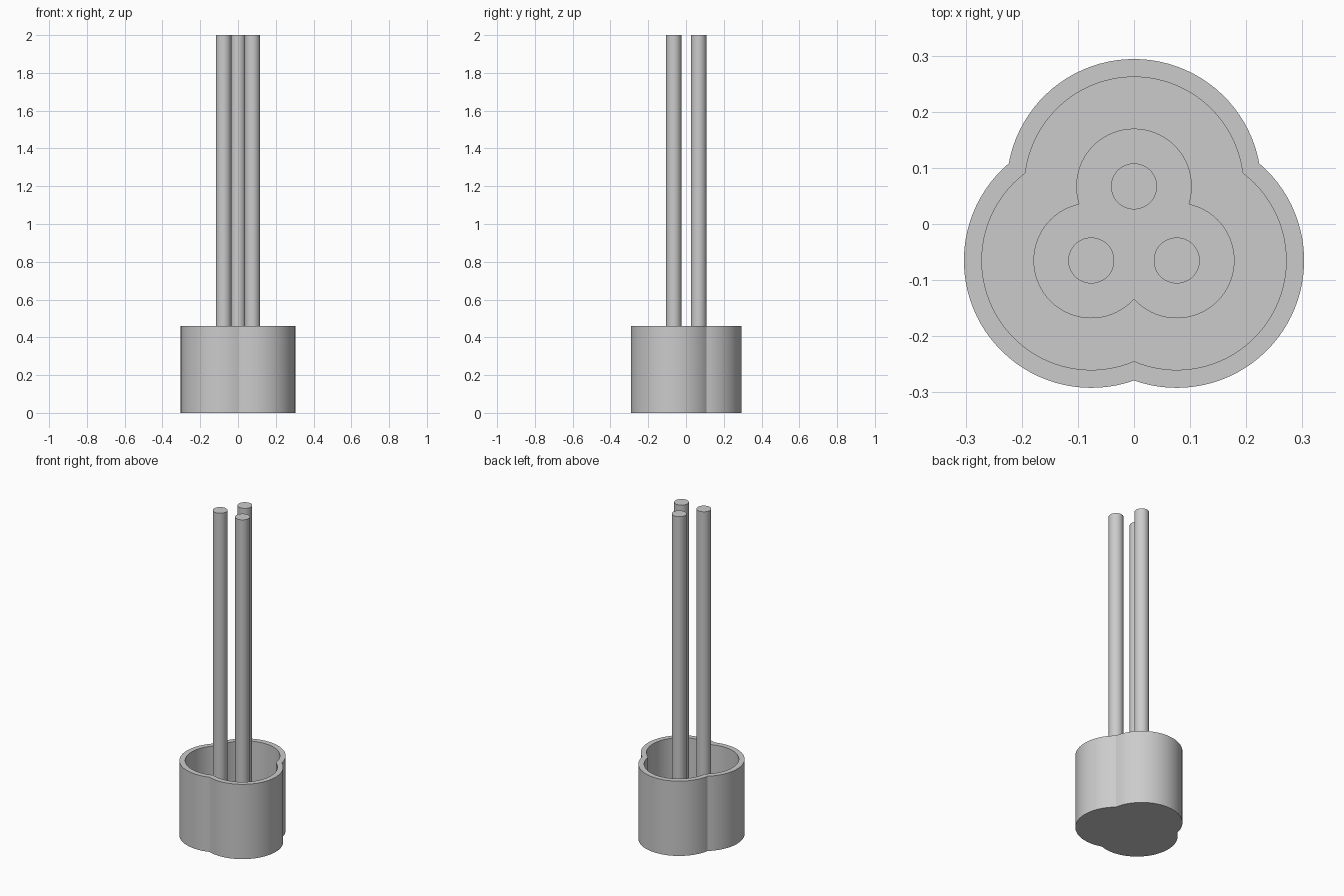
import bpy, bmesh
from math import sin, cos, acos, radians, sqrt

old = bpy.data.objects.get("Cube")
if old:
    bpy.data.objects.remove(old, do_unlink=True)

# One plain grey for everything
grey = bpy.data.materials.new("plain grey")
grey.use_nodes = True
colour = (0.6, 0.6, 0.6, 1)
grey.diffuse_color = colour
grey.node_tree.nodes["Principled BSDF"].inputs["Base Color"].default_value = colour

SPREAD = 0.088        # distance of each lobe from the middle
MID_Y = -0.021        # middle of the three lobes
FLOOR, STEP, RIM, TOP = 0.031, 0.1, 0.46, 2.0
ARC = 40              # segments per lobe
LOBES = [radians(90 + 120 * i) for i in range(3)]


def lobe_centre(a):
    return SPREAD * cos(a), MID_Y + SPREAD * sin(a)


def trefoil(radius):
    """Outline of three merged circles, counter-clockwise."""
    half = acos(-SPREAD * sqrt(3) / (2 * radius)) - radians(30)
    points = []
    for a in LOBES:
        cx, cy = lobe_centre(a)
        for k in range(ARC):
            t = a - half + 2 * half * k / ARC
            points.append((cx + radius * cos(t), cy + radius * sin(t)))
    return points


def finish(obj):
    obj.data.materials.append(grey)
    bpy.ops.object.select_all(action='DESELECT')
    obj.select_set(True)
    bpy.context.view_layer.objects.active = obj
    bpy.ops.object.shade_smooth_by_angle(angle=radians(30))


# Cup: outer wall, rim, inner wall, floor and raised middle step
bm = bmesh.new()
rings = []
for radius, z in [(0.227, 0), (0.227, RIM), (0.195, RIM),
                  (0.195, FLOOR), (0.103, FLOOR), (0.103, STEP)]:
    rings.append([bm.verts.new((x, y, z)) for x, y in trefoil(radius)])
for low, high in zip(rings, rings[1:]):
    n = len(low)
    for i in range(n):
        j = (i + 1) % n
        bm.faces.new((low[i], low[j], high[j], high[i]))
bm.faces.new(rings[0][::-1])
bm.faces.new(rings[-1])
bmesh.ops.recalc_face_normals(bm, faces=bm.faces)
mesh = bpy.data.meshes.new("trefoil_cup")
bm.to_mesh(mesh)
bm.free()
cup = bpy.data.objects.new("trefoil_cup", mesh)
bpy.context.collection.objects.link(cup)
finish(cup)

# Three tall rods, one in each lobe
for name, a in zip(("back_rod", "front_right_rod", "front_left_rod"), LOBES):
    x, y = lobe_centre(a)
    bpy.ops.mesh.primitive_cylinder_add(
        vertices=64, radius=0.041, depth=TOP - FLOOR,
        location=(x, y, (TOP + FLOOR) / 2))
    rod = bpy.context.object
    rod.name = name
    finish(rod)
